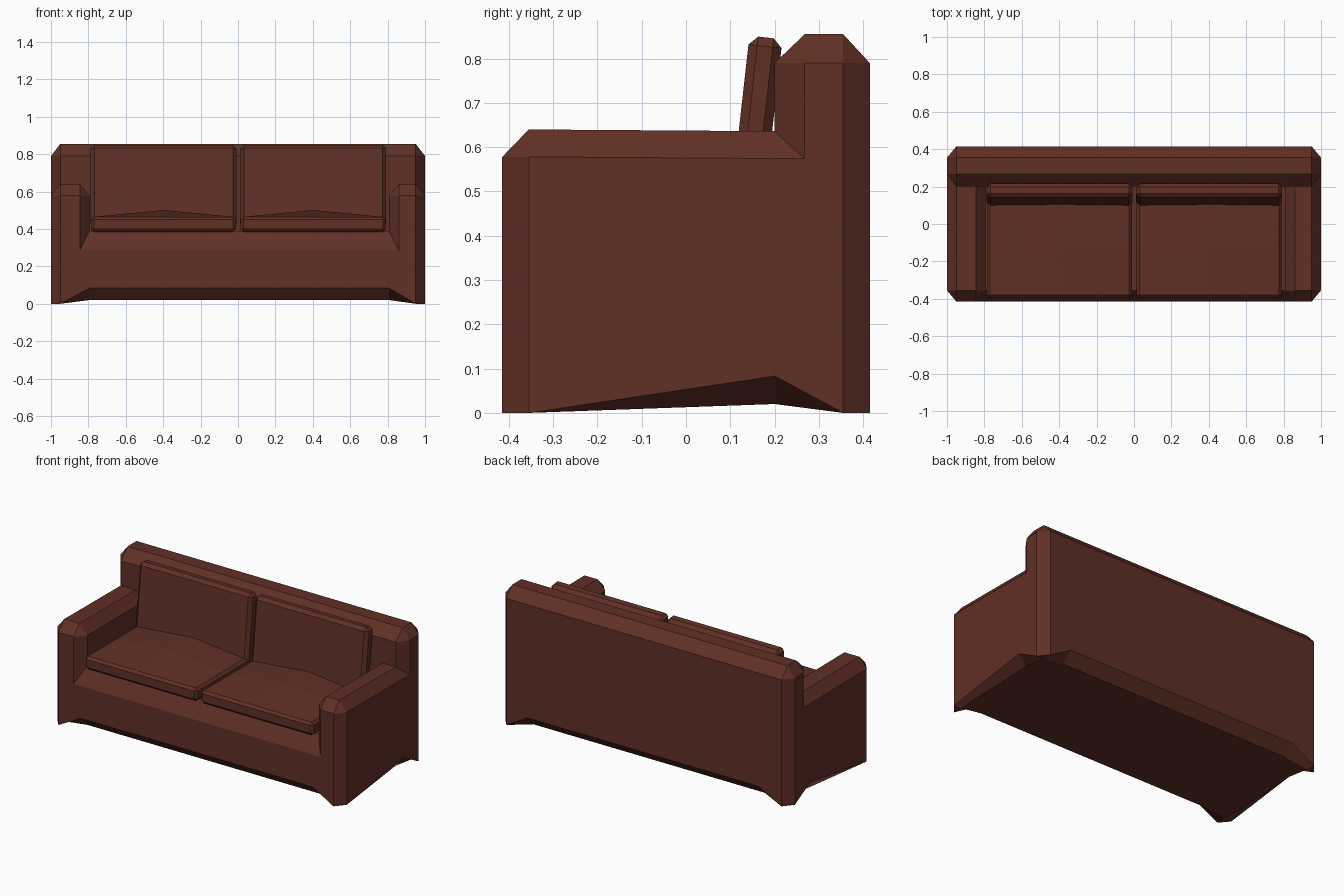
import bpy, bmesh, math
from mathutils import Matrix, Vector

if "Cube" in bpy.data.objects:
    bpy.data.objects.remove(bpy.data.objects["Cube"])

leather = bpy.data.materials.new("dark brown leather")
leather.diffuse_color = (0.118, 0.029, 0.019, 1)
leather.use_nodes = True
leather.node_tree.nodes["Principled BSDF"].inputs["Base Color"].default_value = leather.diffuse_color


def finish(bm, name):
    bmesh.ops.recalc_face_normals(bm, faces=bm.faces[:])
    me = bpy.data.meshes.new(name)
    bm.to_mesh(me)
    bm.free()
    me.materials.append(leather)
    ob = bpy.data.objects.new(name, me)
    bpy.context.collection.objects.link(ob)
    return ob


# --- frame: right half from named corner points, then mirrored ---
O, E, I, J = 1.0, 0.95, 0.853, 0.80       # outer side, chamfer, arm inner chamfer, arm inner side
F, G, B, H = -0.415, -0.355, 0.415, 0.355  # front, front chamfer, back, back chamfer
P, Q = 0.20, 0.268                         # front of backrest and its chamfer
A, T, S = 0.578, 0.64, 0.39                # arm side, arm top, seat heights
K, L = 0.79, 0.855                         # backrest side and top heights

pts = {
    # lower rim, front to back
    "f0": (0, F, .083), "f1": (J, F, .083), "f2": (E, F, 0), "r0": (O, G, 0), "r1": (O, P, .083),
    "r2": (O, H, 0), "b2": (E, B, 0), "b1": (J, B, .083), "b0": (0, B, .083),
    # underside
    "u0": (0, G, .02), "u1": (J, G, .02), "u2": (E, G, 0), "m1": (J, P, .02), "m2": (E, P, .02),
    "v0": (0, H, .02), "v1": (J, H, .02), "v2": (E, H, 0),
    # seat
    "s0": (0, F, .285), "s1": (I, F, .285), "s2": (0, G, S), "s3": (J, G, S), "s4": (0, P, S), "s5": (J, P, S),
    # arm
    "a0": (E, F, A), "a1": (I, F, A), "a2": (J, G, A), "a3": (I, G, T), "a4": (E, G, T), "a5": (O, G, A),
    "a6": (J, P, A), "a7": (I, P, T - .004), "a8": (E, P, T - .004), "a9": (O, Q, A - .004),
    # backrest
    "k0": (0, P, K), "k1": (E, P, K), "k2": (O, Q, K), "k3": (O, H, K), "k4": (E, B, K), "k5": (0, B, K),
    "t0": (0, Q, L), "t1": (E, Q, L), "t2": (E, H, L), "t3": (0, H, L),
}
faces = [
    "f0 f1 f2 a0 a1 s1 s0", "s0 s1 s3 s2", "s2 s3 s5 s4",                   # seat
    "s1 a1 a2 s3", "s3 a2 a6 s5", "a2 a3 a7 a6", "a1 a3 a2",                # arm inside
    "a0 a4 a3 a1", "a3 a4 a8 a7", "a4 a5 a9 a8", "a0 a5 a4", "f2 r0 a5 a0",  # arm top and front
    "r0 r1 r2 k3 k2 a9 a5",                                                 # side
    "s4 s5 a6 a7 a8 k1 k0", "a8 a9 k2 k1", "k0 k1 t1 t0", "k1 k2 t1",       # backrest front
    "k2 k3 t2 t1", "t0 t1 t2 t3", "k3 k4 t2", "k4 k5 t3 t2",                # backrest top
    "r2 b2 k4 k3", "b2 b1 b0 k5 k4",                                        # rear
    "f0 f1 u1 u0", "f1 f2 u2 u1", "f2 r0 u2", "r0 r1 m2 u2", "r1 r2 v2 m2",  # underside
    "r2 b2 v2", "b2 b1 v1 v2", "b1 b0 v0 v1",
    "u0 u1 m1 v1 v0", "u1 u2 m2 m1", "m1 m2 v2 v1",
]
bm = bmesh.new()
for side in (1, -1):
    vs = {n: bm.verts.new((side * x, y, z)) for n, (x, y, z) in pts.items()}
    for f in faces:
        bm.faces.new([vs[n] for n in f.split()])
bmesh.ops.remove_doubles(bm, verts=bm.verts[:], dist=1e-5)
for v in bm.verts:                         # the arms are slightly uneven
    if 0.7 < abs(v.co.x) < 0.9:
        v.co.x += 0.007
finish(bm, "sofa_frame")


def soft_box(size, bevel):
    """Box with single-step bevelled edges, centred on the origin."""
    bm = bmesh.new()
    bmesh.ops.create_cube(bm, size=1, matrix=Matrix.Diagonal((*size, 1)))
    bmesh.ops.bevel(bm, geom=bm.edges[:], offset=bevel, segments=1, affect='EDGES', profile=0.5)
    return bm


for side, label in ((-1, "left"), (1, "right")):
    cx = side * 0.4 + 0.002

    # seat cushion with a raised middle
    bm = soft_box((0.775, 0.57, 0.08), 0.015)
    for co, no in (((0, 0, 0), (1, 0, 0)), ((0, 0, 0), (0, 1, 0)), ((0, 0.21, 0), (0, 1, 0))):
        bmesh.ops.bisect_plane(bm, geom=bm.verts[:] + bm.edges[:] + bm.faces[:],
                               plane_co=co, plane_no=no, dist=1e-5)
    for v in bm.verts:
        if v.co.z > 0.039 and abs(v.co.x) < 0.01 and -0.05 < v.co.y < 0.25:
            v.co.z += 0.036
    bm.transform(Matrix.Translation((cx, -0.11, 0.425)))
    finish(bm, label + "_seat_cushion")

    # back cushion leaning on the backrest
    bm = soft_box((0.78, 0.075, 0.44), 0.02)
    bm.transform(Matrix.Translation((cx, 0.156, 0.629)) @ Matrix.Rotation(-math.radians(6.4), 4, 'X'))
    finish(bm, label + "_back_cushion")
